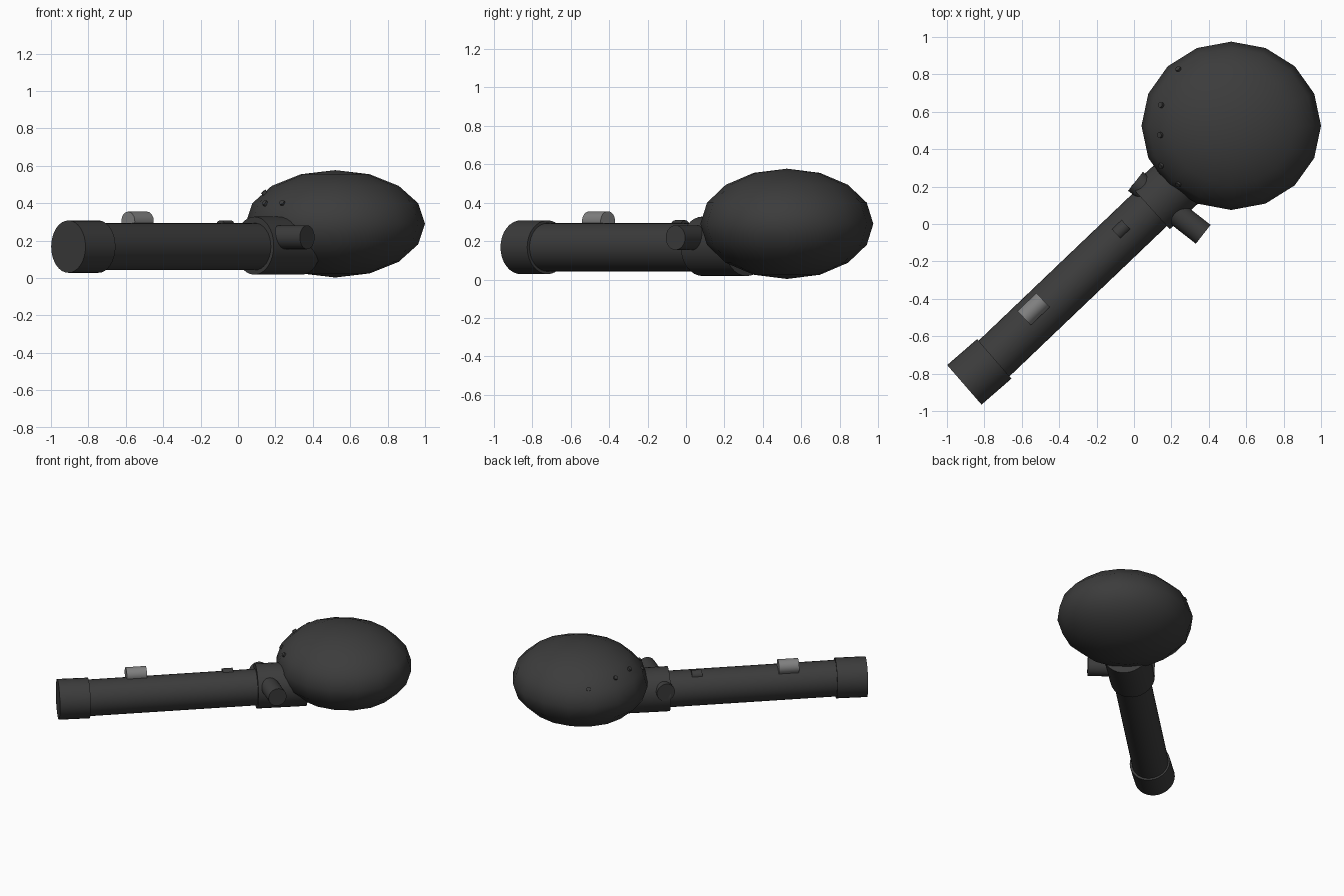
import bpy, math
from mathutils import Vector

if "Cube" in bpy.data.objects:
    bpy.data.objects.remove(bpy.data.objects["Cube"], do_unlink=True)


def material(name, value):
    m = bpy.data.materials.new(name)
    m.use_nodes = True
    colour = (value, value, value, 1)
    m.diffuse_color = colour
    m.node_tree.nodes["Principled BSDF"].inputs["Base Color"].default_value = colour
    return m


charcoal = material("charcoal", 0.045)
light_grey = material("light grey", 0.22)


def finish(name, mat):
    ob = bpy.context.object
    ob.name = name
    ob.data.materials.append(mat)
    bpy.ops.object.shade_smooth_by_angle(angle=math.radians(40))
    return ob


def rod(name, start, end, radius, mat=charcoal, sides=32):
    """Closed cylinder between two points."""
    a, b = Vector(start), Vector(end)
    bpy.ops.mesh.primitive_cylinder_add(
        vertices=sides, radius=radius, depth=(b - a).length, location=(a + b) / 2,
        rotation=(b - a).to_track_quat('Z', 'Y').to_euler())
    return finish(name, mat)


# Head: flattened ball
centre, radii = Vector((0.52, 0.525, 0.29)), Vector((0.48, 0.45, 0.287))
bpy.ops.mesh.primitive_uv_sphere_add(segments=16, ring_count=8, radius=1, location=centre)
bpy.context.object.scale = radii
finish("head", charcoal)

# Handle, end cap and neck
rod("handle", (-0.88, -0.845, 0.168), (0.12, 0.11, 0.168), 0.126)
rod("end_cap", (-0.907, -0.86, 0.168), (-0.747, -0.721, 0.168), 0.14)
rod("neck", (0.087, 0.087, 0.173), (0.34, 0.316, 0.173), 0.155)

# Cross pin through the neck
rod("pivot_pin", (0.37, -0.055, 0.218), (0.008, 0.228, 0.218), 0.064)

# Controls lying along the handle
along = Vector((0.724, 0.69, 0))
for name, mid, half, radius, mat in (
        ("switch", (-0.537, -0.455, 0.303), 0.07, 0.052, light_grey),
        ("button", (-0.067, -0.03, 0.272), 0.036, 0.037, charcoal)):
    m = Vector(mid)
    rod(name, m - along * half, m + along * half, radius, mat)

# Small studs set into the head
for i, (x, y) in enumerate([(0.235, 0.21), (0.142, 0.31), (0.137, 0.475),
                            (0.142, 0.637), (0.235, 0.83)]):
    dx, dy = (x - centre.x) / radii.x, (y - centre.y) / radii.y
    p = Vector((x, y, centre.z + radii.z * math.sqrt(1 - dx * dx - dy * dy)))
    n = Vector((dx / radii.x, dy / radii.y, (p.z - centre.z) / radii.z ** 2)).normalized()
    rod(f"stud_{i + 1}", p - n * 0.03, p + n * 0.004, 0.015, sides=12)
